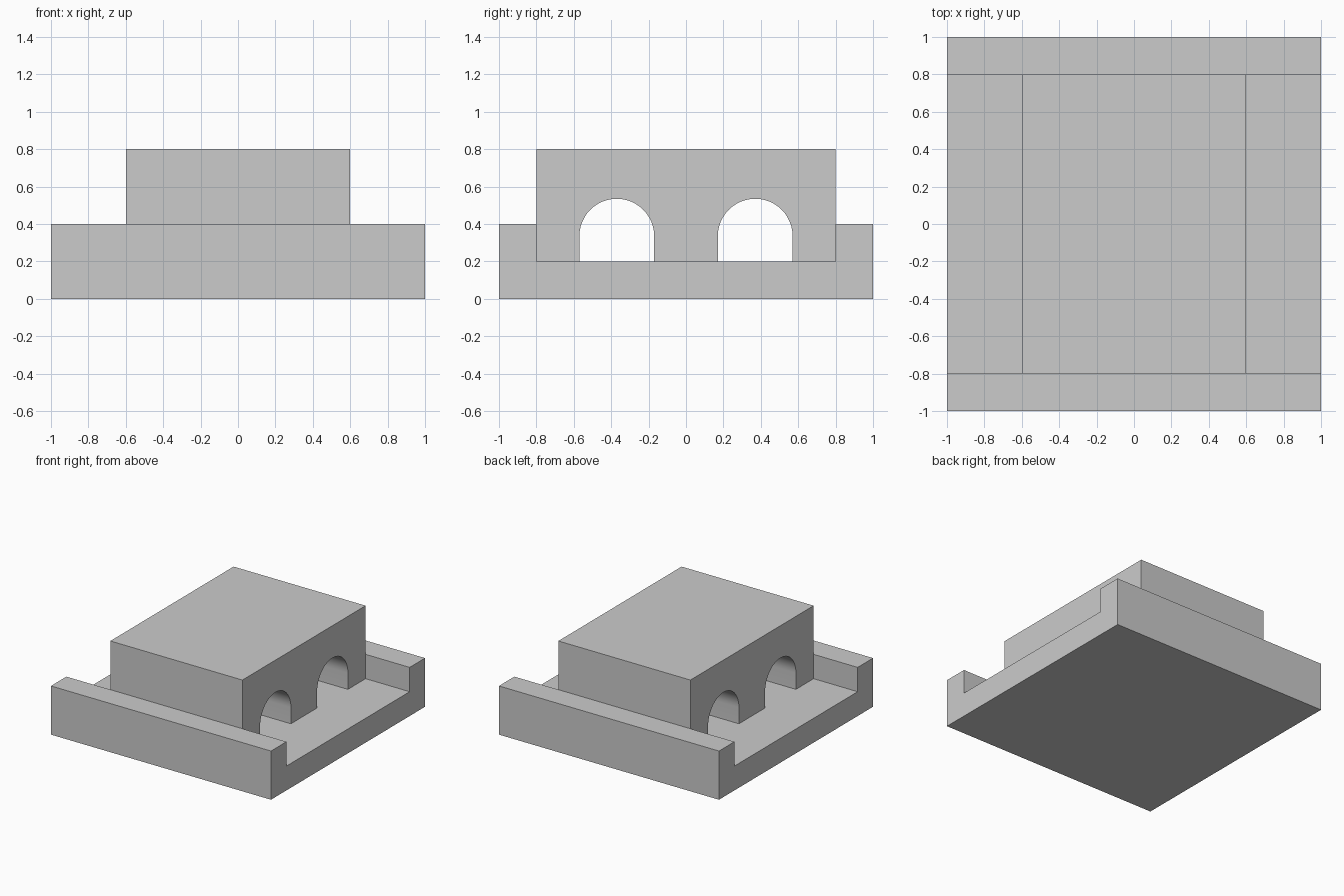
import bpy
import bmesh
from math import cos, sin, pi, radians

cube = bpy.data.objects.get("Cube")
if cube:
    bpy.data.objects.remove(cube, do_unlink=True)

GREY = (0.6, 0.6, 0.6, 1.0)
grey = bpy.data.materials.new("light grey")
grey.use_nodes = True
grey.diffuse_color = GREY
grey.node_tree.nodes["Principled BSDF"].inputs["Base Color"].default_value = GREY


def extrude_along_x(name, profile, half_width):
    """Sweep a (y, z) outline from -half_width to +half_width in x."""
    bm = bmesh.new()
    face = bm.faces.new([bm.verts.new((-half_width, y, z)) for y, z in profile])
    result = bmesh.ops.extrude_face_region(bm, geom=[face])
    moved = [g for g in result["geom"] if isinstance(g, bmesh.types.BMVert)]
    bmesh.ops.translate(bm, verts=moved, vec=(2 * half_width, 0, 0))
    bmesh.ops.recalc_face_normals(bm, faces=bm.faces)
    mesh = bpy.data.meshes.new(name)
    bm.to_mesh(mesh)
    bm.free()
    mesh.materials.append(grey)
    obj = bpy.data.objects.new(name, mesh)
    bpy.context.collection.objects.link(obj)
    return obj


def arch(centre, radius, floor, spring, steps=24):
    """Outline of a round-topped opening, running from -y to +y."""
    curve = [(centre - radius * cos(pi * i / steps),
              spring + radius * sin(pi * i / steps)) for i in range(steps + 1)]
    return [(centre - radius, floor)] + curve + [(centre + radius, floor)]


FLOOR, RIM, TOP = 0.2, 0.4, 0.8
INNER, OUTER = 0.8, 1.0

# Channel-shaped base with raised front and back rims
extrude_along_x("base_channel", [
    (-OUTER, 0), (OUTER, 0), (OUTER, RIM), (INNER, RIM),
    (INNER, FLOOR), (-INNER, FLOOR), (-INNER, RIM), (-OUTER, RIM)], 1.0)

# Block between the rims, pierced by two arched tunnels
outline = [(-INNER, FLOOR)]
for centre in (-0.37, 0.37):
    outline += arch(centre, 0.2, FLOOR, 0.335)
outline += [(INNER, FLOOR), (INNER, TOP), (-INNER, TOP)]
block = extrude_along_x("arched_block", outline, 0.6)

# Smooth tunnel vaults, sharp corners elsewhere
bpy.ops.object.select_all(action="DESELECT")
block.select_set(True)
bpy.context.view_layer.objects.active = block
bpy.ops.object.shade_smooth_by_angle(angle=radians(30))
